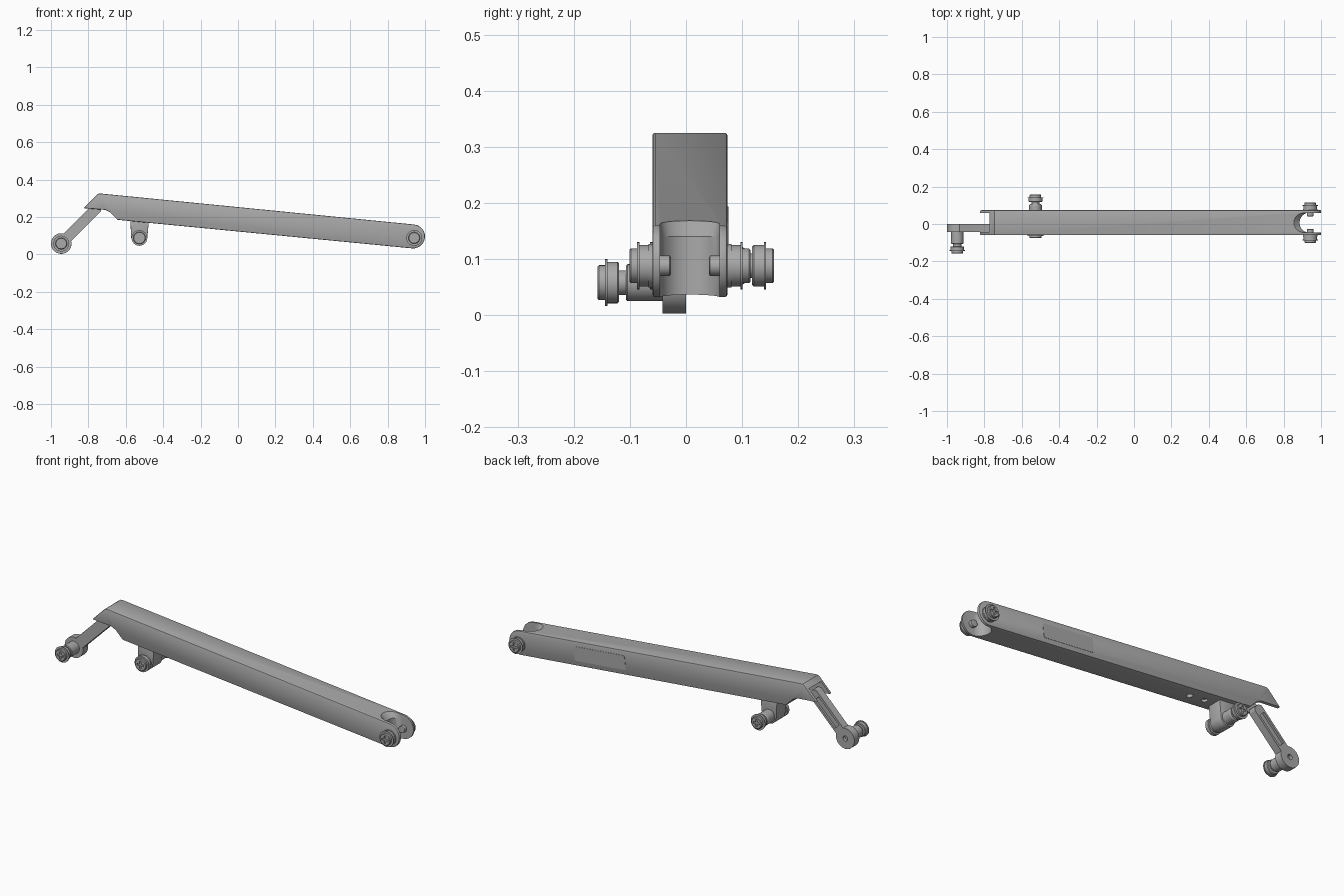
import bpy, bmesh
from math import sin, cos, pi, radians, atan2
from mathutils import Vector, Matrix

if "Cube" in bpy.data.objects:
    bpy.data.objects.remove(bpy.data.objects["Cube"])

grey = bpy.data.materials.new("mid_grey")
grey.use_nodes = True
grey.diffuse_color = (0.4, 0.4, 0.4, 1)
grey.node_tree.nodes["Principled BSDF"].inputs["Base Color"].default_value = (0.4, 0.4, 0.4, 1)

MID = 0.007  # centre plane of the beam in y


def loft(name, rings):
    """Solid through rings of equal point count, with capped ends."""
    bm = bmesh.new()
    loops = [[bm.verts.new(p) for p in ring] for ring in rings]
    n = len(loops[0])
    for a, b in zip(loops, loops[1:]):
        for i in range(n):
            bm.faces.new((a[i], a[(i + 1) % n], b[(i + 1) % n], b[i]))
    bm.faces.new(loops[0])
    bm.faces.new(loops[-1])
    bmesh.ops.recalc_face_normals(bm, faces=bm.faces)
    mesh = bpy.data.meshes.new(name)
    bm.to_mesh(mesh)
    bm.free()
    mesh.materials.append(grey)
    ob = bpy.data.objects.new(name, mesh)
    bpy.context.collection.objects.link(ob)
    return ob


def prism(name, pts, y0, y1):
    return loft(name, [[(x, y, z) for x, z in pts] for y in (y0, y1)])


def lathe(name, x, z, profile, sides=32):
    return loft(name, [[(x + r * cos(2 * pi * i / sides), y, z + r * sin(2 * pi * i / sides))
                        for i in range(sides)] for y, r in profile])


def arc(x, z, r, a0, a1, n=12):
    return [(x + r * cos(radians(a0 + (a1 - a0) * i / n)),
             z + r * sin(radians(a0 + (a1 - a0) * i / n))) for i in range(n + 1)]


def apply(ob, kind, **settings):
    mod = ob.modifiers.new(kind.title(), kind)
    for key, value in settings.items():
        setattr(mod, key, value)
    bpy.context.view_layer.objects.active = ob
    bpy.ops.object.modifier_apply(modifier=mod.name)


def bevel(ob, width, segments=2):
    apply(ob, 'BEVEL', width=width, segments=segments, limit_method='ANGLE', angle_limit=radians(40))


def cut(ob, cutter):
    apply(ob, 'BOOLEAN', operation='DIFFERENCE', solver='EXACT', object=cutter)
    bpy.data.objects.remove(cutter)


def cross(ob, x, z, y0, y1, size=0.02):
    """Cross-shaped drive recess in a screw head."""
    for turn in (0, pi / 2):
        c, s = cos(turn), sin(turn)
        bar = [(-size, -0.005), (size, -0.005), (size, 0.005), (-size, 0.005)]
        cut(ob, prism("recess_cutter", [(x + c * u - s * v, z + s * u + c * v) for u, v in bar], y0, y1))


def bushing(name, x, z, y, side, neck):
    """Flanged roller with a screw head; y is the outer tip, side its direction."""
    steps = [(0, 0.028), (0.003, 0.031), (0.014, 0.031), (0.014, 0.042), (0.018, 0.042),
             (0.018, 0.037), (0.036, 0.037), (0.039, 0.034), (0.039, 0.022), (neck, 0.022)]
    ob = lathe(name, x, z, [(y - side * d, r) for d, r in steps])
    cross(ob, x, z, y - side * 0.006, y + side * 0.02)
    return ob


# Main beam with a kinked upper end and rounded lower end
beam = prism("main_beam", [(-0.825, 0.247), (-0.755, 0.318), (-0.745, 0.325), (-0.73, 0.325)]
             + arc(0.936, 0.096, 0.064, 84, -96)
             + [(-0.645, 0.185), (-0.685, 0.225), (-0.71, 0.238)], -0.06, 0.074)
bevel(beam, 0.005)

# Fork notch at the lower end, flared at the top
rings = []
for z, start in ((-0.05, 0.885), (0.14, 0.885), (0.21, 0.81)):
    curve = [(start + 0.05 * (1 - sin(pi * i / 12)), MID + 0.053 * cos(pi * i / 12), z) for i in range(13)]
    rings.append([(1.1, MID + 0.053, z)] + curve + [(1.1, MID - 0.053, z)])
cut(beam, loft("notch_cutter", rings))

# Pocket at the upper end for the arm
cut(beam, prism("pocket_cutter", [(-0.85, 0.38), (-0.77, 0.3), (-0.72, 0.3), (-0.68, 0.2), (-0.9, 0.2)],
                MID - 0.051, MID + 0.051))

# Two small holes in the underside
for x in (-0.33, -0.42):
    hole = loft("hole_cutter", [[(x + 0.016 * cos(pi * i / 10), MID + 0.016 * sin(pi * i / 10), z)
                                 for i in range(20)] for z in (0.1, 0.178)])
    cut(beam, hole)

# Rounded access panel on the back face
panel_mesh = []
for cx, cz, a in ((0.14, 0.026, 0), (-0.14, 0.026, 90), (-0.14, -0.026, 180), (0.14, -0.026, 270)):
    panel_mesh += arc(cx, cz, 0.012, a, a + 90, 5)
tilt = atan2(-0.163, 1.68)
panel = prism("access_panel", [(0.46 + u * cos(tilt) - v * sin(tilt), 0.142 + u * sin(tilt) + v * cos(tilt))
                               for u, v in panel_mesh], 0.07, 0.0755)

# Swinging arm: eye end, straight bar and recessed back
eye = Vector((-0.945, 0.058))


def along(u, v):
    return (eye.x + (u - v) * cos(pi / 4), eye.y + (u + v) * cos(pi / 4))


arm = prism("arm", [along(0.045, 0.029), along(0.27, 0.029), along(0.285, 0.015), along(0.285, -0.015),
                    along(0.27, -0.029), along(0.045, -0.029)] + arc(eye.x, eye.y, 0.055, 12, -282, 28),
            -0.042, 0.0)
bevel(arm, 0.003, 1)
cut(arm, prism("groove_cutter", [along(0.07, 0.017), along(0.24, 0.017), along(0.24, -0.017),
                                 along(0.07, -0.017)], -0.012, 0.02))
cut(arm, lathe("eye_cutter", eye.x, eye.y, [(-0.02, 0.014), (0.02, 0.014)]))
arm_boss = lathe("arm_boss", eye.x, eye.y, [(-0.04, 0.033), (-0.104, 0.033), (-0.107, 0.03)])
arm_roller = bushing("arm_roller", eye.x, eye.y, -0.158, -1, 0.055)

# Fork pins on both cheeks, with inner nubs
for name, side in (("front", -1), ("back", 1)):
    bushing(name + "_fork_pin", 0.942, 0.088, MID + side * 0.108, side, 0.05)
    lathe(name + "_fork_collar", 0.942, 0.088,
          [(MID + side * 0.06, 0.039), (MID + side * 0.074, 0.039)])
    lathe(name + "_fork_nub", 0.942, 0.088,
          [(MID + side * 0.034, 0.015), (MID + side * 0.036, 0.018), (MID + side * 0.06, 0.018)])

# Lug under the beam with a through shaft
lug = prism("lug", [(-0.575, 0.19), (-0.572, 0.088)] + arc(-0.527, 0.088, 0.042, 180, 360)
            + [(-0.483, 0.11), (-0.477, 0.175)], -0.03, 0.05)
bevel(lug, 0.004)
lug_boss = lathe("lug_boss", -0.527, 0.088, [(-0.06, 0.034), (0.1, 0.034), (0.106, 0.03)])
lug_screw = lathe("lug_screw", -0.527, 0.088,
                  [(-0.045, 0.042), (-0.064, 0.042), (-0.064, 0.033), (-0.073, 0.033), (-0.076, 0.03)])
cross(lug_screw, -0.527, 0.088, -0.09, -0.07)
lug_roller = bushing("lug_roller", -0.527, 0.088, 0.157, 1, 0.055)

# Smooth shading with sharp edges kept
bpy.ops.object.select_all(action='DESELECT')
for ob in bpy.context.scene.objects:
    if ob.type == 'MESH' and grey.name in ob.data.materials:
        ob.select_set(True)
bpy.context.view_layer.objects.active = beam
bpy.ops.object.shade_smooth_by_angle(angle=radians(30))
